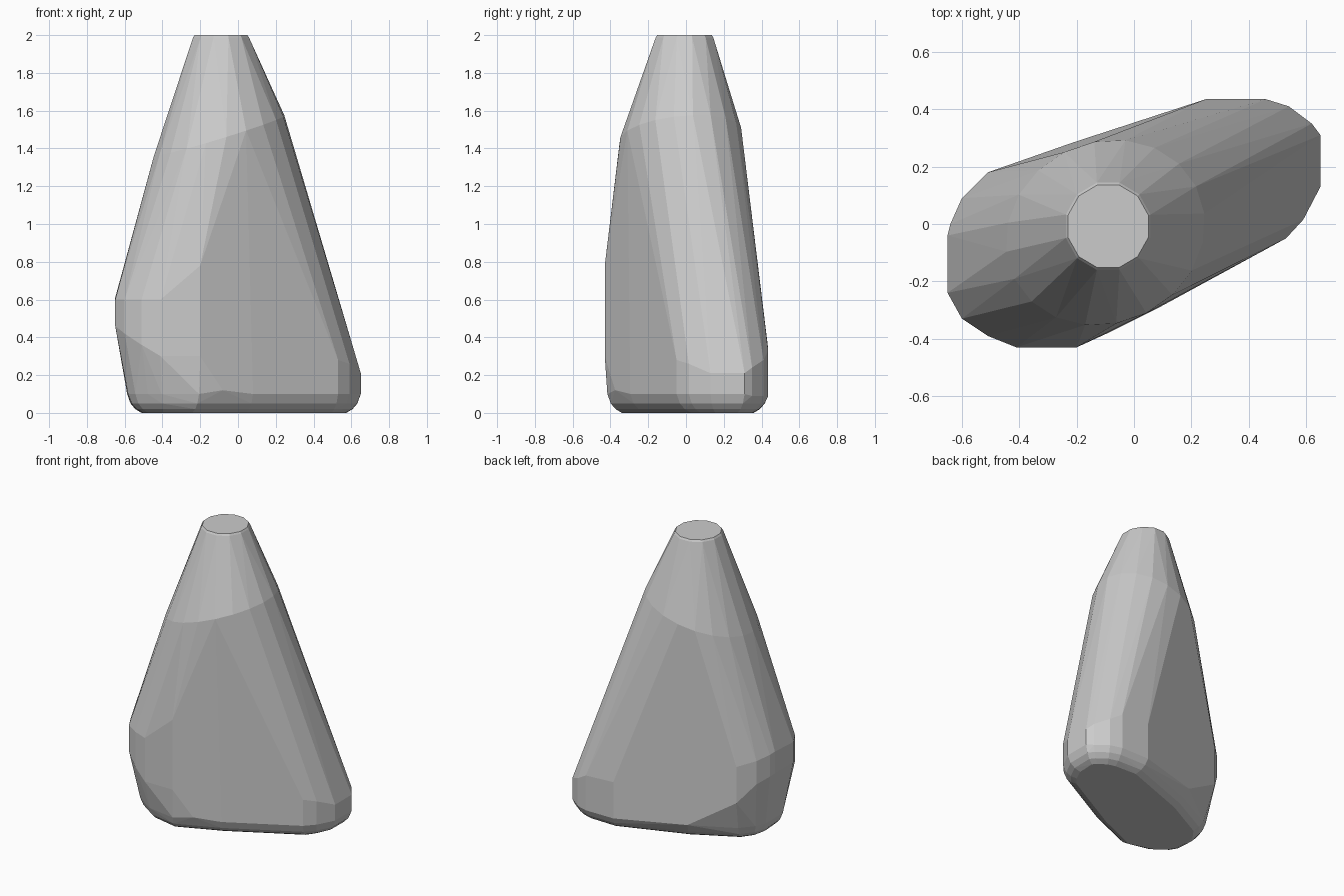
import bpy, bmesh, math
from mathutils import Vector

if "Cube" in bpy.data.objects:
    bpy.data.objects.remove(bpy.data.objects["Cube"])

# Widest plan outline of the boulder: x, y, low z, high z
outline = [
    (-.41, -.43, .30, .60), (-.20, -.43, .30, .78), (-.08, -.375, .12, .50),
    (.08, -.295, .12, .30), (.53, -.05, .12, .28), (.59, .015, .10, .26),
    (.65, .13, .10, .21), (.65, .31, .10, .21), (.62, .35, .09, .24),
    (.54, .41, .09, .28), (.46, .435, .09, .33), (.25, .435, .09, .34),
    (-.21, .285, .11, .50), (-.51, .18, .30, .55), (-.60, .09, .42, .58),
    (-.64, 0, .45, .60), (-.65, -.04, .46, .61), (-.65, -.24, .46, .60),
    (-.60, -.33, .42, .60), (-.51, -.39, .36, .60),
]
A, B = Vector((-.38, -.17)), Vector((.42, .20))   # spine of the oblong base


def inset(x, y, d):
    """Move a plan point towards the spine by d."""
    p = Vector((x, y))
    t = max(0, min(1, (p - A).dot(B - A) / (B - A).length_squared))
    return p + (A + (B - A) * t - p).normalized() * d


pts = []
# Body sides and rounded foot, tucked in more under the left lobe
for x, y, lo, hi in outline:
    pts += [(x, y, lo), (x, y, hi)]
    tuck = .055 * max(0, min(1, (-.2 - x) / .35)) + (.015 if x < 0 else 0)
    for z, d in ((.10, 0), (.05, .02), (.02, .048), (0, .085)):
        p = inset(x, y, tuck + d)
        pts.append((p.x, p.y, z))

# Tilted elliptical shoulder
rot = math.radians(27)
for i in range(20):
    t = math.tau * i / 20
    u, v = .355 * math.cos(t), .315 * math.sin(t)
    x = -.10 + u * math.cos(rot) - v * math.sin(rot)
    y = -.03 + u * math.sin(rot) + v * math.cos(rot)
    pts.append((x, y, 1.47 + .3 * (x + .1) + .06 * y))

# Flat cut top with a thin chamfer
for r, z in ((.153, 1.988), (.145, 2.0)):
    for i in range(12):
        t = math.tau * (i + .5) / 12
        pts.append((-.09 + r * math.cos(t), -.008 + r * 1.03 * math.sin(t), z))

# Wrap everything in one convex faceted skin
bm = bmesh.new()
for p in pts:
    bm.verts.new(p)
hull = bmesh.ops.convex_hull(bm, input=bm.verts[:])
loose = [v for v in bm.verts if not v.link_faces]
bmesh.ops.delete(bm, geom=loose, context='VERTS')
bmesh.ops.dissolve_limit(bm, angle_limit=math.radians(2),
                         verts=bm.verts[:], edges=bm.edges[:])
bmesh.ops.recalc_face_normals(bm, faces=bm.faces[:])
mesh = bpy.data.meshes.new("standing_rock")
bm.to_mesh(mesh)
bm.free()
bpy.context.collection.objects.link(bpy.data.objects.new("standing_rock", mesh))
